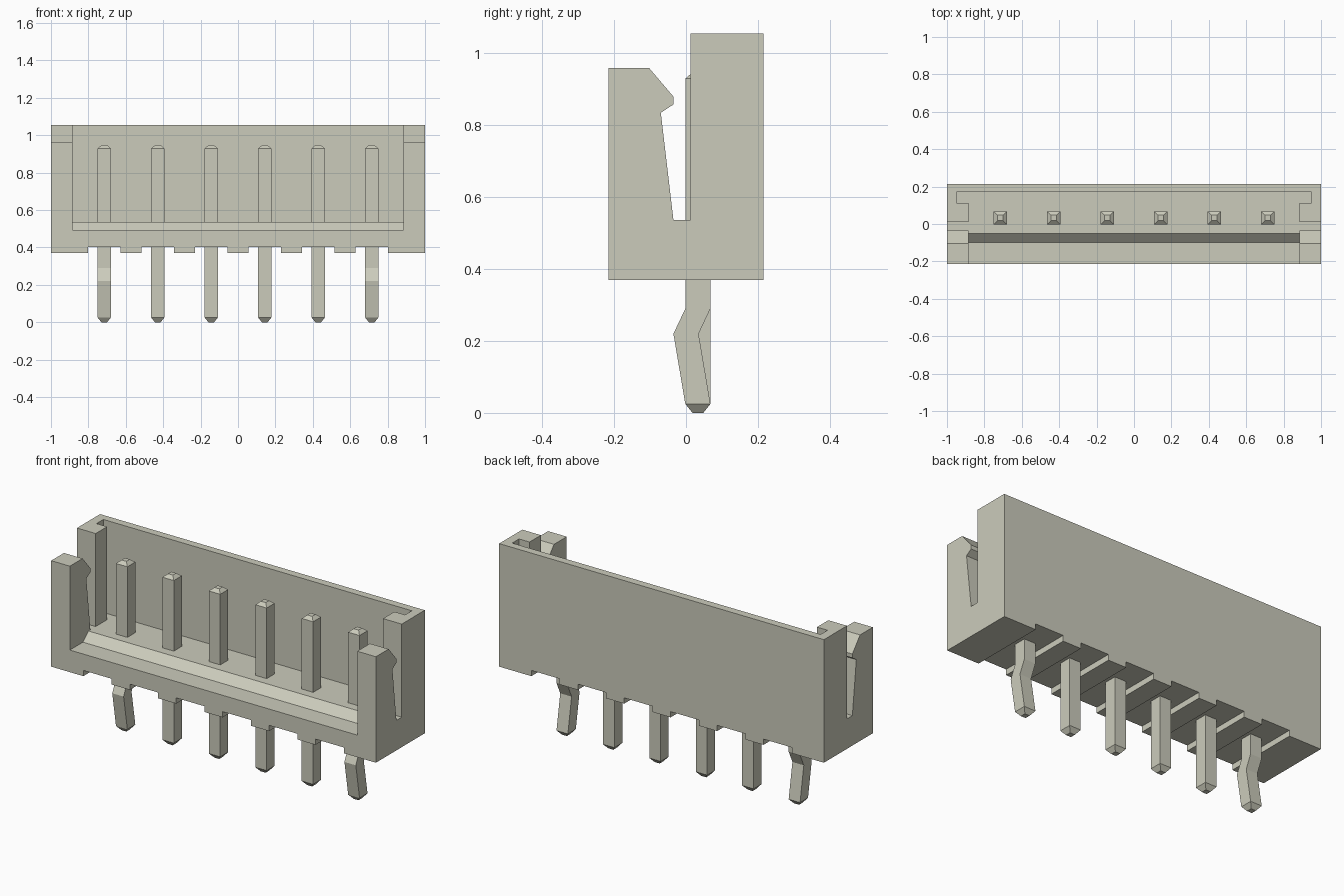
import bpy
import bmesh

cube = bpy.data.objects.get("Cube")
if cube:
    bpy.data.objects.remove(cube, do_unlink=True)

plastic = bpy.data.materials.new("warm pale grey")
plastic.use_nodes = True
colour = (0.60, 0.60, 0.50, 1)
plastic.diffuse_color = colour
plastic.node_tree.nodes["Principled BSDF"].inputs["Base Color"].default_value = colour


def loft(name, rings):
    """Join successive rings of points and cap both ends."""
    bm = bmesh.new()
    loops = [[bm.verts.new(p) for p in ring] for ring in rings]
    n = len(loops[0])
    for a, b in zip(loops, loops[1:]):
        for i in range(n):
            j = (i + 1) % n
            bm.faces.new((a[i], a[j], b[j], b[i]))
    bm.faces.new(loops[0])
    bm.faces.new(loops[-1])
    bmesh.ops.recalc_face_normals(bm, faces=bm.faces)
    mesh = bpy.data.meshes.new(name)
    bm.to_mesh(mesh)
    bm.free()
    mesh.materials.append(plastic)
    obj = bpy.data.objects.new(name, mesh)
    bpy.context.scene.collection.objects.link(obj)
    return obj


def prism(name, profile, x0, x1):
    """Extrude a (y, z) profile along x."""
    return loft(name, [[(x, y, z) for y, z in profile] for x in (x0, x1)])


def rect(y0, y1, z0, z1):
    return [(y0, z0), (y1, z0), (y1, z1), (y0, z1)]


def cut(target, cutter):
    cutter.hide_render = True
    mod = target.modifiers.new("cut", "BOOLEAN")
    mod.operation = "DIFFERENCE"
    mod.solver = "EXACT"
    mod.object = cutter
    bpy.context.view_layer.objects.active = target
    bpy.ops.object.modifier_apply(modifier=mod.name)
    bpy.data.objects.remove(cutter, do_unlink=True)


BOTTOM, FLOOR, TOP, DEPTH = 0.37, 0.537, 1.055, 0.215
PITCH = 0.286
pin_x = [(i - 2.5) * PITCH for i in range(6)]

# Housing: end outline with the hooked latch, the gap and the tall back
housing = prism("housing", [
    (-DEPTH, BOTTOM), (DEPTH, BOTTOM), (DEPTH, TOP), (0.012, TOP),
    (0.012, FLOOR), (-0.035, FLOOR), (-0.07, 0.835), (-0.035, 0.858),
    (-0.035, 0.88), (-0.103, 0.96), (-DEPTH, 0.96)], -1, 1)

# Open front cavity with a sloped step up to the floor
cut(housing, prism("cavity", [
    (-0.3, 0.493), (-0.1, 0.493), (-0.052, FLOOR), (0.14, FLOOR),
    (0.14, 1.2), (-0.3, 1.2)], -0.885, 0.885))

# Wider slot in front of the back wall
cut(housing, prism("slot", rect(0.112, 0.172, FLOOR, 1.2), -0.95, 0.95))

# Shallow grooves under the housing, one per pin
for x in pin_x:
    cut(housing, prism("groove", rect(-0.3, 0.3, 0.3, 0.402), x - 0.087, x + 0.087))

# Pins: square bars with blunt tips; the two end pins are kinked
HALF, TIP, MID = 0.035, 0.015, 0.033
for i, x in enumerate(pin_x):
    path = [(MID, 0, TIP), (MID, 0.025, HALF), (MID, 0.93, HALF), (MID, 0.947, TIP)]
    if i in (0, 5):
        path[1:2] = [(MID, 0.025, HALF), (0.0, 0.22, HALF), (MID, 0.29, HALF)]
    loft(f"pin_{i + 1}", [
        [(x - h, y - h, z), (x + h, y - h, z), (x + h, y + h, z), (x - h, y + h, z)]
        for y, z, h in path])
